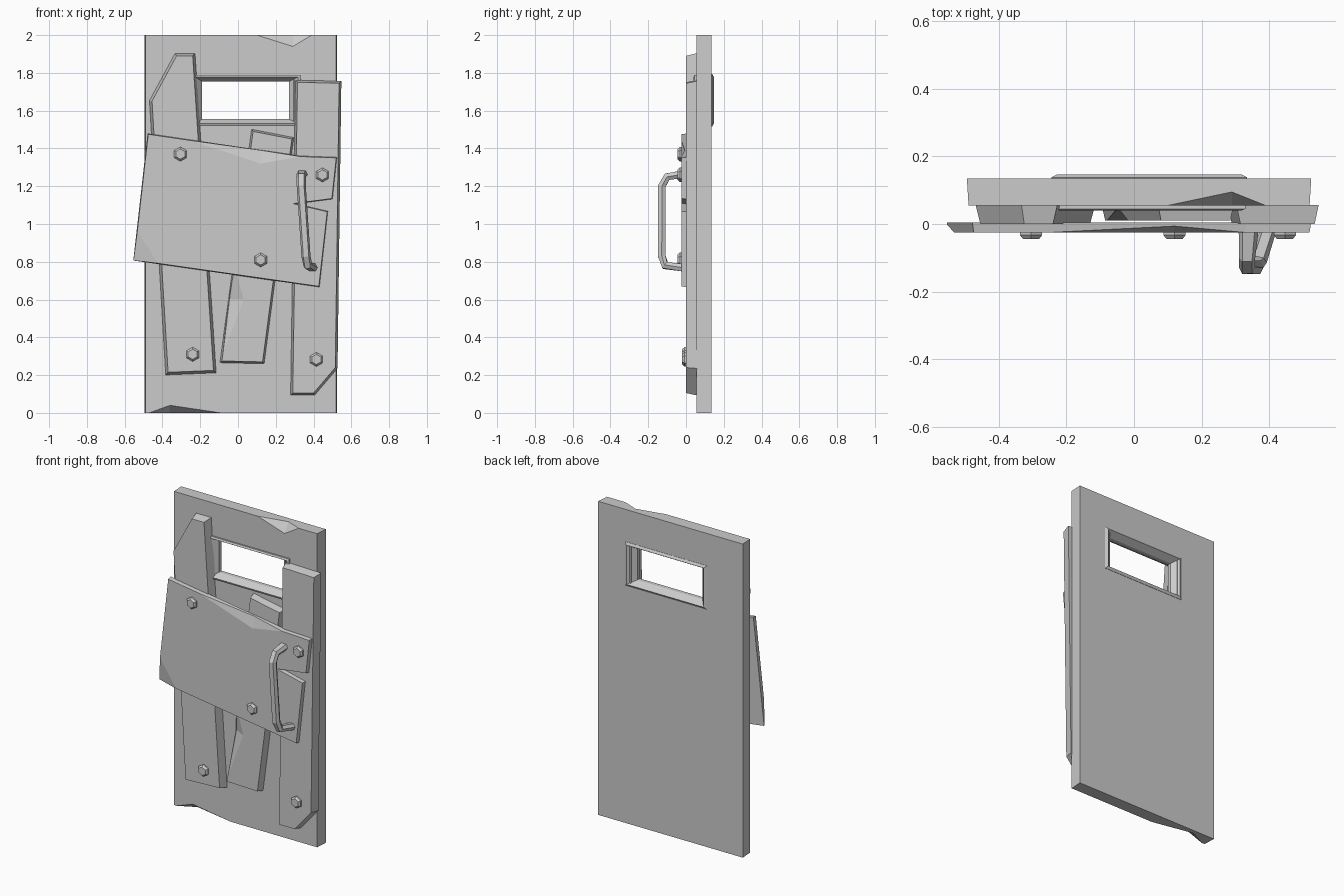
import bpy, bmesh
from math import cos, sin, tau
from mathutils import Vector

cube = bpy.data.objects.get("Cube")
if cube:
    bpy.data.objects.remove(cube, do_unlink=True)

grey = bpy.data.materials.new("plain grey")
grey.use_nodes = True
colour = (0.6, 0.6, 0.6, 1)
grey.diffuse_color = colour
grey.node_tree.nodes["Principled BSDF"].inputs["Base Color"].default_value = colour


def finish(name, bm):
    bmesh.ops.recalc_face_normals(bm, faces=bm.faces)
    mesh = bpy.data.meshes.new(name)
    bm.to_mesh(mesh)
    bm.free()
    mesh.materials.append(grey)
    obj = bpy.data.objects.new(name, mesh)
    bpy.context.collection.objects.link(obj)
    return obj


def loft(name, rings, closed=False):
    """Skin equal-sized rings of points; closed joins last ring to first."""
    bm = bmesh.new()
    loops = [[bm.verts.new(p) for p in ring] for ring in rings]
    n = len(loops[0])
    pairs = list(zip(loops, loops[1:]))
    if closed:
        pairs.append((loops[-1], loops[0]))
    else:
        bm.faces.new(loops[0])
        bm.faces.new(loops[-1])
    for a, b in pairs:
        for i in range(n):
            j = (i + 1) % n
            bm.faces.new((a[i], a[j], b[j], b[i]))
    return finish(name, bm)


def grown(pts, d):
    """Offset a clockwise (x, z) outline outward by d."""
    out = []
    for i, p in enumerate(pts):
        p = Vector(p)
        e1 = (p - Vector(pts[i - 1])).normalized()
        e2 = (Vector(pts[(i + 1) % len(pts)]) - p).normalized()
        n1, n2 = Vector((-e1.y, e1.x)), Vector((-e2.y, e2.x))
        out.append(p + (n1 + n2) * d / (1 + n1.dot(n2)))
    return out


def slab(name, outline, front, back, flare):
    rings = [[(x, y, z) for x, z in pts]
             for pts, y in ((outline, front), (grown(outline, flare), back))]
    return loft(name, rings)


def rect(x0, x1, z0, z1, y):
    return [(x0, y, z0), (x0, y, z1), (x1, y, z1), (x1, y, z0)]


def cut(obj, cutter):
    cutter.hide_render = True
    cutter.hide_set(True)
    cutter.display_type = "WIRE"
    mod = obj.modifiers.new("cut", "BOOLEAN")
    mod.object = cutter
    mod.solver = "EXACT"


def chip(obj, name, *points):
    """Knock a faceted chip, the hull of the points, out of an edge."""
    bm = bmesh.new()
    for p in points:
        bm.verts.new(p)
    bmesh.ops.convex_hull(bm, input=bm.verts)
    cut(obj, finish(name, bm))


# Door panel with window opening and chipped edges
F, B = 0.055, 0.135
door = loft("door_panel", [rect(-0.49, 0.52, 0, 2, F), rect(-0.495, 0.525, 0, 2, B)])
cut(door, loft("window_cutter", [rect(-0.215, 0.295, 1.535, 1.775, y) for y in (0, 0.2)]))
chip(door, "top_chip_cutter", (0.1, F, 2), (0.39, F, 2), (0.29, F, 1.94),
     (0.29, 0.095, 2), (0.25, -0.05, 2.1))
chip(door, "bottom_chip_cutter", (-0.47, F, 0), (-0.09, F, 0), (-0.36, F, 0.04),
     (-0.36, 0.11, 0), (-0.3, -0.05, -0.1))

# Window frame, pinched in the middle of its depth
loft("window_frame", [
    rect(-0.24, 0.33, 1.52, 1.79, 0.045),
    rect(-0.228, 0.318, 1.532, 1.778, 0.04),
    rect(-0.19, 0.27, 1.555, 1.755, 0.08),
    rect(-0.19, 0.27, 1.555, 1.755, 0.105),
    rect(-0.228, 0.318, 1.53, 1.78, 0.147),
    rect(-0.245, 0.335, 1.515, 1.795, 0.138),
    rect(-0.24, 0.33, 1.52, 1.79, 0.12)], closed=True)

# Upright planks
slab("left_hand_plank", [(-0.455, 1.65), (-0.325, 1.89), (-0.24, 1.89),
                         (-0.13, 0.225), (-0.37, 0.215)], 0.0, 0.057, 0.014)
slab("right_hand_plank", [(0.315, 1.75), (0.535, 1.745), (0.515, 0.24),
                          (0.4, 0.105), (0.29, 0.105)], 0.0, 0.057, 0.012)
middle = slab("middle_plank", [(0.08, 1.49), (0.285, 1.45), (0.13, 0.27),
                               (-0.085, 0.275)], 0.01, 0.057, 0.01)
chip(middle, "middle_chip_cutter", (-0.02, 0.01, 0.78), (-0.08, 0.01, 0.31),
     (0.03, 0.01, 0.6), (-0.045, 0.05, 0.6), (-0.2, -0.05, 0.6))

# Crosswise plate with a split in its edge
P = -0.025
plate = slab("cross_plate", [(-0.475, 1.475), (0.33, 1.357), (0.52, 1.35), (0.497, 1.135),
                             (0.29, 1.108), (0.472, 1.065), (0.428, 0.67),
                             (-0.55, 0.81)], P, 0.005, 0.004)
chip(plate, "plate_top_cutter", (-0.25, P, 1.442), (0.33, P, 1.357), (0.12, P, 1.32),
     (0.12, -0.005, 1.395), (0.1, -0.1, 1.5))
chip(plate, "plate_corner_cutter", (-0.533, P, 0.96), (-0.42, P, 0.79),
     (-0.56, 0, 0.8), (-0.65, -0.1, 0.75))

# Hexagonal bolts
for i, (x, z, y) in enumerate([(-0.305, 1.37, P), (0.447, 1.26, P), (0.12, 0.81, P),
                               (-0.24, 0.31, 0), (0.415, 0.283, 0)]):
    loft(f"bolt_{i + 1}", [
        [(x + r * sin(k * tau / 6), y + dy, z + r * cos(k * tau / 6)) for k in range(6)]
        for dy, r in ((0.005, 0.038), (-0.008, 0.038), (-0.02, 0.027))])

# Bent pull handle
path = [Vector(p) for p in ((0.34, -0.01, 1.265), (0.335, -0.1, 1.25), (0.335, -0.128, 1.2),
                            (0.36, -0.128, 0.83), (0.37, -0.11, 0.78), (0.4, -0.01, 0.768))]
rings = []
for i, p in enumerate(path):
    a = (p - path[max(i - 1, 0)]).normalized()
    b = (path[min(i + 1, 5)] - p).normalized()
    t = (a + b).normalized()
    side = (Vector((1, 0, 0)) - t * t.x).normalized()
    up = t.cross(side)
    w = 0.03 if i == 0 else 0.024
    rings.append([p + side * w * s + up * 0.02 * u
                  for s, u in ((-0.6, -1), (0.6, -1), (1, 0), (0.6, 1), (-0.6, 1), (-1, 0))])
loft("pull_handle", rings)
